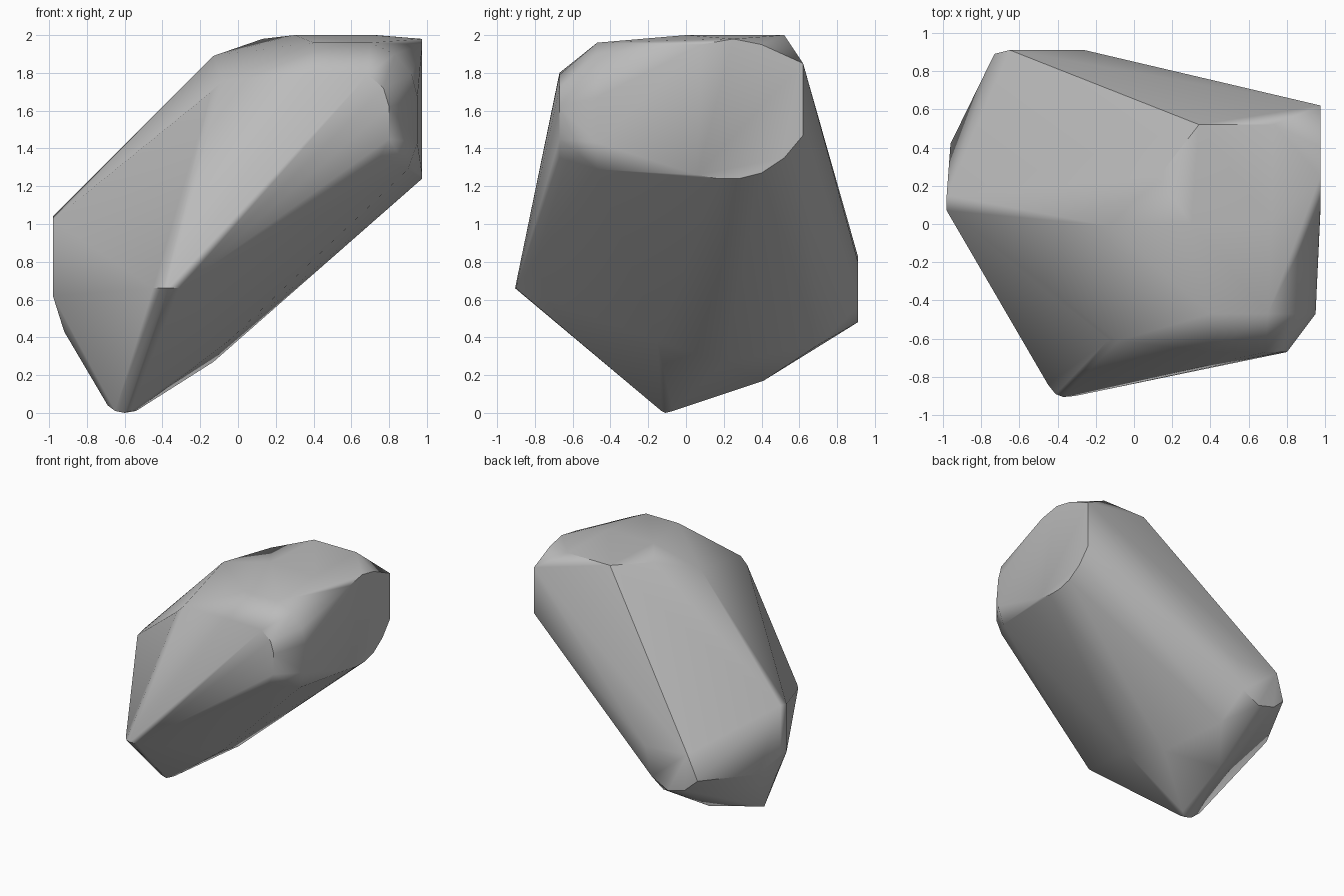
import bpy
import bmesh
from mathutils import Vector

# Start clean: drop only the default cube
default_cube = bpy.data.objects.get("Cube")
if default_cube:
    bpy.data.objects.remove(default_cube, do_unlink=True)


def outline(axis, level, pairs):
    """Place a flat outline on the plane where the given axis equals level."""
    points = []
    for pair in pairs:
        coords = list(pair)
        coords.insert("xyz".index(axis), level)
        points.append(Vector(coords))
    return points


def make_material(name, color):
    material = bpy.data.materials.new(name)
    material.use_nodes = True
    material.diffuse_color = color
    shader = material.node_tree.nodes["Principled BSDF"]
    shader.inputs["Base Color"].default_value = color
    shader.inputs["Roughness"].default_value = 0.8
    return material


def chiselled_stone(name, outlines, material):
    """Wrap a tight convex skin around the chipped facet outlines."""
    mesh = bpy.data.meshes.new(name)
    bm = bmesh.new()
    for points in outlines:
        for point in points:
            bm.verts.new(point)
    hull = bmesh.ops.convex_hull(bm, input=bm.verts)
    # Remove points that ended up inside the skin
    loose = {v for v in hull["geom_interior"] + hull["geom_unused"]
             if isinstance(v, bmesh.types.BMVert)}
    loose.update(v for v in bm.verts if not v.link_faces)
    bmesh.ops.delete(bm, geom=list(loose), context="VERTS")
    # Merge triangles that lie in one plane into whole facets
    bmesh.ops.dissolve_limit(bm, angle_limit=0.03, verts=bm.verts, edges=bm.edges)
    bmesh.ops.recalc_face_normals(bm, faces=bm.faces)
    bm.to_mesh(mesh)
    bm.free()
    mesh.materials.append(material)
    stone = bpy.data.objects.new(name, mesh)
    bpy.context.collection.objects.link(stone)
    return stone


# Flat broken end on the left side (y, z)
broken_end = outline("x", .975, [
    (.62, 1.85), (.62, 1.47), (.52, 1.35), (.4, 1.27), (.28, 1.24), (.17, 1.24),
    (.06, 1.26), (.08, 1.95), (.25, 1.98), (.4, 1.95)])

# Rounded shoulder around the front panel (x, z)
shoulder = outline("y", -.47, [
    (.4, 1.96), (.7, 1.96), (.83, 1.9), (.92, 1.79), (.95, 1.67),
    (.95, 1.43), (.9, 1.29)])

# Raised front panel (x, z)
front_panel = outline("y", -.67, [
    (.4, 1.8), (.69, 1.79), (.77, 1.72), (.8, 1.62), (.8, 1.45), (.75, 1.35)])
panel_corner = outline("y", -.61, [(-.14, 1.7), (-.08, 1.76)])

# Pointed front tip
front_tip = outline("z", .66, [(-.41, -.89), (-.37, -.905), (-.31, -.9), (-.45, -.84)])

# Flat crown (x, y) and the ridge leading up to it
crown = outline("z", 2, [(.34, .52), (.73, .52), (.3, 0), (.72, 0)])
ridge = [Vector((-.13, -.01, 1.89)), Vector((.13, .25, 1.98))]

# Blunt right edge (y, z)
right_edge = outline("x", -.98, [(.15, 1.04), (.07, 1.02), (.07, .62), (.15, .63)])
right_edge += [Vector((-.92, .12, .43)), Vector((-.96, .42, .56))]

# Small chipped facet at the back (x, z)
back_chip = outline("y", .91, [
    (-.26, .8), (-.65, .83), (-.62, .52), (-.47, .48), (-.32, .56)])
back_chip.append(Vector((-.73, .89, .62)))

# Narrow foot and the keel running up underneath
foot = outline("z", .01, [(-.65, -.1), (-.54, -.07), (-.57, -.13)])
foot += [Vector((-.6, -.11, 0)), Vector((-.69, -.05, .04))]
keel = [Vector((-.13, .2, .27)), Vector((-.05, -.15, .38)),
        Vector((-.5, .41, .17)), Vector((-.28, .7, .36))]

stone_grey = make_material("stone grey", (.5, .5, .5, 1))
rock = chiselled_stone(
    "rock",
    [broken_end, shoulder, front_panel, panel_corner, front_tip, crown, ridge,
     right_edge, back_chip, foot, keel],
    stone_grey)

# Soft facets with the hard breaks kept sharp, large facets shaded flat
bpy.ops.object.select_all(action="DESELECT")
rock.select_set(True)
bpy.context.view_layer.objects.active = rock
bpy.ops.object.shade_smooth_by_angle(angle=.7)
facet_shading = rock.modifiers.new("facet shading", "WEIGHTED_NORMAL")
facet_shading.keep_sharp = True
